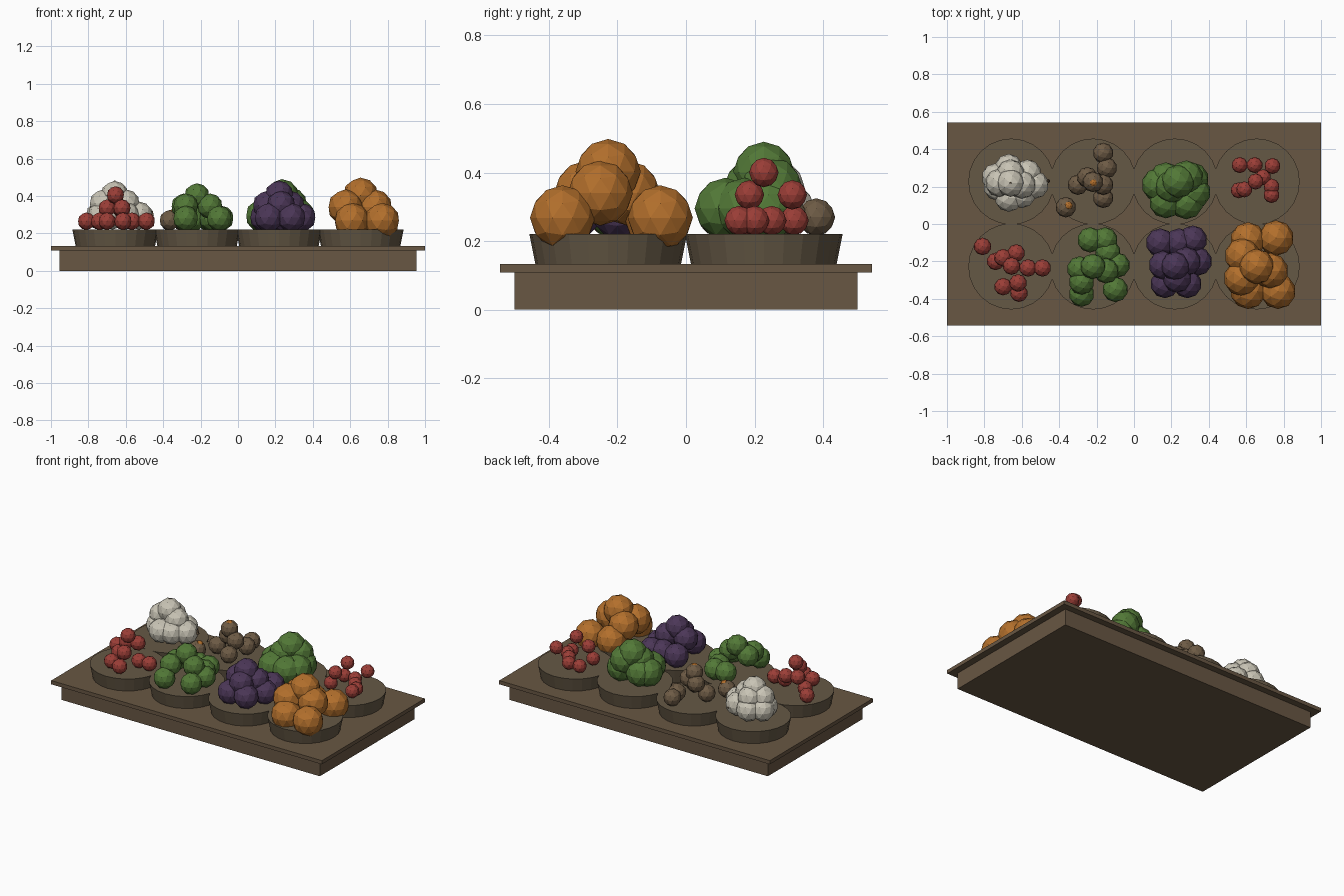
import bpy, bmesh
from mathutils import Matrix, Vector

cube = bpy.data.objects.get("Cube")
if cube:
    bpy.data.objects.remove(cube)


def material(name, color):
    m = bpy.data.materials.new(name)
    m.use_nodes = True
    m.diffuse_color = (*color, 1)
    m.node_tree.nodes["Principled BSDF"].inputs["Base Color"].default_value = (*color, 1)
    return m


WOOD = material("wood", (.14, .095, .056))
BOWL = material("bowl_brown", (.13, .098, .06))
NUT = material("earthy_brown", (.155, .105, .06))
WHITE = material("cream_white", (.58, .55, .46))
GREEN = material("leaf_green", (.085, .19, .038))
RED = material("berry_red", (.33, .048, .038))
PURPLE = material("plum_purple", (.07, .037, .095))
ORANGE = material("warm_orange", (.45, .16, .025))


def finish(bm, name, mat):
    mesh = bpy.data.meshes.new(name)
    bm.to_mesh(mesh)
    bm.free()
    mesh.materials.append(mat)
    obj = bpy.data.objects.new(name, mesh)
    bpy.context.collection.objects.link(obj)
    return obj


def box(name, half_x, half_y, low, high, mat):
    bm = bmesh.new()
    size = Matrix.Diagonal((half_x * 2, half_y * 2, high - low, 1))
    bmesh.ops.create_cube(bm, size=1, matrix=Matrix.Translation((0, 0, (low + high) / 2)) @ size)
    return finish(bm, name, mat)


def bowl(name, x, y):
    bm = bmesh.new()
    bmesh.ops.create_cone(bm, cap_ends=True, segments=24, radius1=.212, radius2=.23,
                          depth=.09, matrix=Matrix.Translation((x, y, .176)))
    return finish(bm, name, BOWL)


def pile(name, mat, radius, layers):
    """Each layer is a height and the places of its balls."""
    bm = bmesh.new()
    for z, places in layers:
        for x, y in places:
            bmesh.ops.create_icosphere(bm, subdivisions=2, radius=radius,
                                       matrix=Matrix.Translation((x, y, z)))
    return finish(bm, name, mat)


# Stand
box("stand_base", .955, .5, 0, .11, WOOD)
box("stand_top", 1, .543, .108, .133, WOOD)

# Bowls
for row, y in (("front", -.227), ("back", .227)):
    for i, x in enumerate((-.656, -.219, .219, .656)):
        bowl(f"{row}_bowl_{i + 1}", x, y)

# Back row
pile("white_bulbs", WHITE, .075, [
    (.295, [(-.73, .2), (-.67, .14), (-.6, .16), (-.53, .21), (-.57, .27), (-.67, .3), (-.74, .25)]),
    (.36, [(-.72, .22), (-.6, .21), (-.66, .27)]),
    (.405, [(-.66, .22)])])
pile("brown_nuts", NUT, .055, [
    (.27, [(-.165, .38), (-.145, .3), (-.365, .09), (-.165, .14), (-.3, .21)]),
    (.335, [(-.165, .21), (-.25, .25)]),
    (.395, [(-.22, .225)])])
pile("nut_tops", ORANGE, .025, [(.303, [(-.353, .097)]), (.428, [(-.218, .222)])])
pile("back_greens", GREEN, .09, [
    (.295, [(.13, .21), (.17, .12), (.28, .115), (.32, .17), (.31, .24), (.17, .24)]),
    (.355, [(.2, .2), (.28, .25)]),
    (.4, [(.235, .227)])])
pile("back_berries", RED, .043, [
    (.26, [(.565, .315), (.645, .315), (.56, .18), (.735, .2), (.735, .155), (.69, .25)]),
    (.335, [(.74, .31), (.59, .185)]),
    (.4, [(.65, .227)])])

# Front row
pile("front_berries", RED, .047, [
    (.265, [(-.81, -.12), (-.74, -.2), (-.567, -.235), (-.49, -.235), (-.7, -.335), (-.615, -.37)]),
    (.335, [(-.63, -.155), (-.7, -.18), (-.62, -.315)]),
    (.405, [(-.655, -.225)])])
pile("front_greens", GREEN, .068, [
    (.28, [(-.155, -.085), (-.235, -.085), (-.14, -.15), (-.28, -.375), (-.1, -.35), (-.09, -.22)]),
    (.345, [(-.29, -.24), (-.15, -.25), (-.28, -.31)]),
    (.4, [(-.22, -.227)])])
pile("purple_plums", PURPLE, .077, [
    (.285, [(.315, -.085), (.14, -.1), (.34, -.2), (.285, -.32), (.165, -.32), (.24, -.1)]),
    (.35, [(.155, -.22), (.28, -.2), (.23, -.29)]),
    (.405, [(.22, -.225)])])
pile("orange_fruit", ORANGE, .095, [
    (.268, [(.76, -.075), (.61, -.085), (.77, -.36), (.61, -.36)]),
    (.34, [(.575, -.29), (.58, -.17), (.73, -.25)]),
    (.403, [(.655, -.227)])])

# Small stems among the white bulbs
bm = bmesh.new()
for x, y, z in ((-.66, .22, .48), (-.55, .33, .31), (-.46, .23, .32), (-.76, .29, .34)):
    bmesh.ops.create_cone(bm, cap_ends=True, segments=6, radius1=.012, radius2=.004,
                          depth=.03, matrix=Matrix.Translation(Vector((x, y, z - .012))))
finish(bm, "bulb_stems", NUT)
